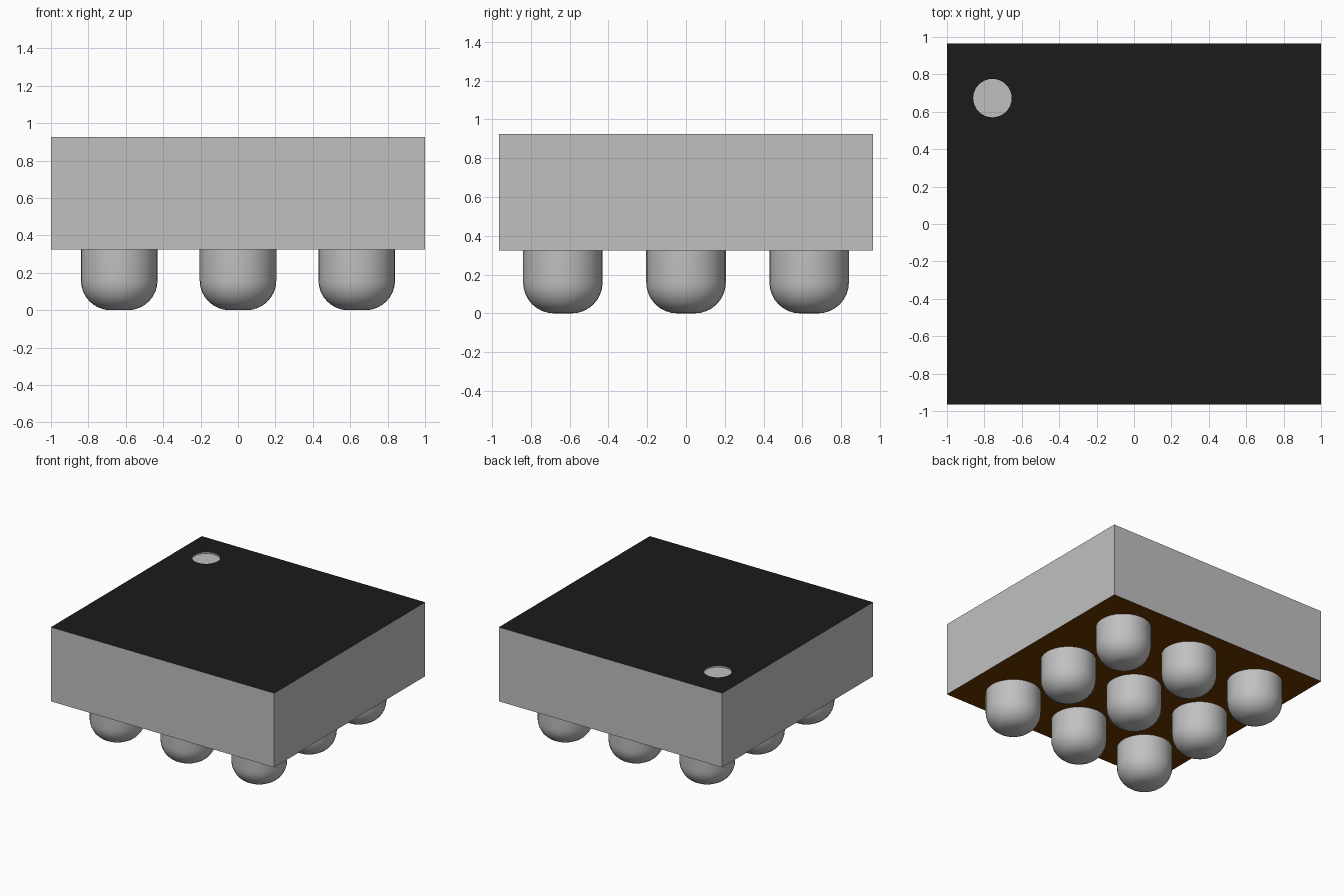
import bpy, bmesh, math

cube = bpy.data.objects.get("Cube")
if cube:
    bpy.data.objects.remove(cube, do_unlink=True)

HALF_X, HALF_Y = 1.0, 0.965
BASE, TOP = 0.325, 0.925
DOT_X, DOT_Y, DOT_R, DOT_DEPTH = -0.757, 0.673, 0.103, 0.012
PITCH, BALL_R, FILLET = 0.635, 0.205, 0.16


def material(name, color):
    mat = bpy.data.materials.new(name)
    mat.use_nodes = True
    mat.diffuse_color = (*color, 1)
    mat.node_tree.nodes["Principled BSDF"].inputs["Base Color"].default_value = (*color, 1)
    return mat


grey = material("silver grey", (0.53, 0.53, 0.53))
black = material("matte black", (0.011, 0.011, 0.011))
brown = material("dark brown", (0.15, 0.04, 0.0))


def make_object(name, bm, mats):
    mesh = bpy.data.meshes.new(name)
    bm.to_mesh(mesh)
    bm.free()
    for mat in mats:
        mesh.materials.append(mat)
    obj = bpy.data.objects.new(name, mesh)
    bpy.context.collection.objects.link(obj)
    return obj


def loop(bm, points):
    verts = [bm.verts.new(p) for p in points]
    for a, b in zip(verts, verts[1:] + verts[:1]):
        bm.edges.new((a, b))
    return verts


def bridge(bm, low, high):
    for i in range(len(low)):
        bm.faces.new((low[i - 1], low[i], high[i], high[i - 1]))


# Package body with a round recess marking the first contact
bm = bmesh.new()
corners = [(-HALF_X, -HALF_Y), (HALF_X, -HALF_Y), (HALF_X, HALF_Y), (-HALF_X, HALF_Y)]
angles = [math.tau * i / 32 for i in range(32)]
ring = [(DOT_X + DOT_R * math.cos(a), DOT_Y + DOT_R * math.sin(a)) for a in angles]
bottom = loop(bm, [(x, y, BASE) for x, y in corners])
rim = loop(bm, [(x, y, TOP) for x, y in corners])
dot_rim = loop(bm, [(x, y, TOP) for x, y in ring])
dot_floor = loop(bm, [(x, y, TOP - DOT_DEPTH) for x, y in ring])
top_edges = [e for e in bm.edges if all(v.co.z > TOP - 0.001 for v in e.verts)]
bmesh.ops.triangle_fill(bm, use_beauty=True, edges=top_edges, normal=(0, 0, 1))
bm.faces.new(bottom[::-1])
bridge(bm, bottom, rim)
bridge(bm, dot_rim, dot_floor)
bm.faces.new(dot_floor)
bmesh.ops.recalc_face_normals(bm, faces=bm.faces)

# Black top, brown underside, grey walls and recess
for face in bm.faces:
    height = face.calc_center_median().z
    if height > TOP - 0.001:
        face.material_index = 1
    elif height < BASE + 0.001:
        face.material_index = 2
make_object("package_body", bm, [grey, black, brown])

# Solder balls: straight sides with a rounded lower edge and flat tip
profile = [(BALL_R, BASE)]
for i in range(9):
    a = math.pi / 2 * i / 8
    profile.append((BALL_R - FILLET + FILLET * math.cos(a), FILLET - FILLET * math.sin(a)))

for row in (-1, 0, 1):
    for col in (-1, 0, 1):
        bm = bmesh.new()
        rings = [loop(bm, [(r * math.cos(a), r * math.sin(a), z) for a in angles])
                 for r, z in profile]
        for high, low in zip(rings, rings[1:]):
            bridge(bm, low, high)
        bm.faces.new(rings[-1][::-1])
        for face in bm.faces:
            face.smooth = True
        ball = make_object(f"solder_ball_row{row + 2}_col{col + 2}", bm, [grey])
        ball.location = (col * PITCH, row * PITCH, 0)
